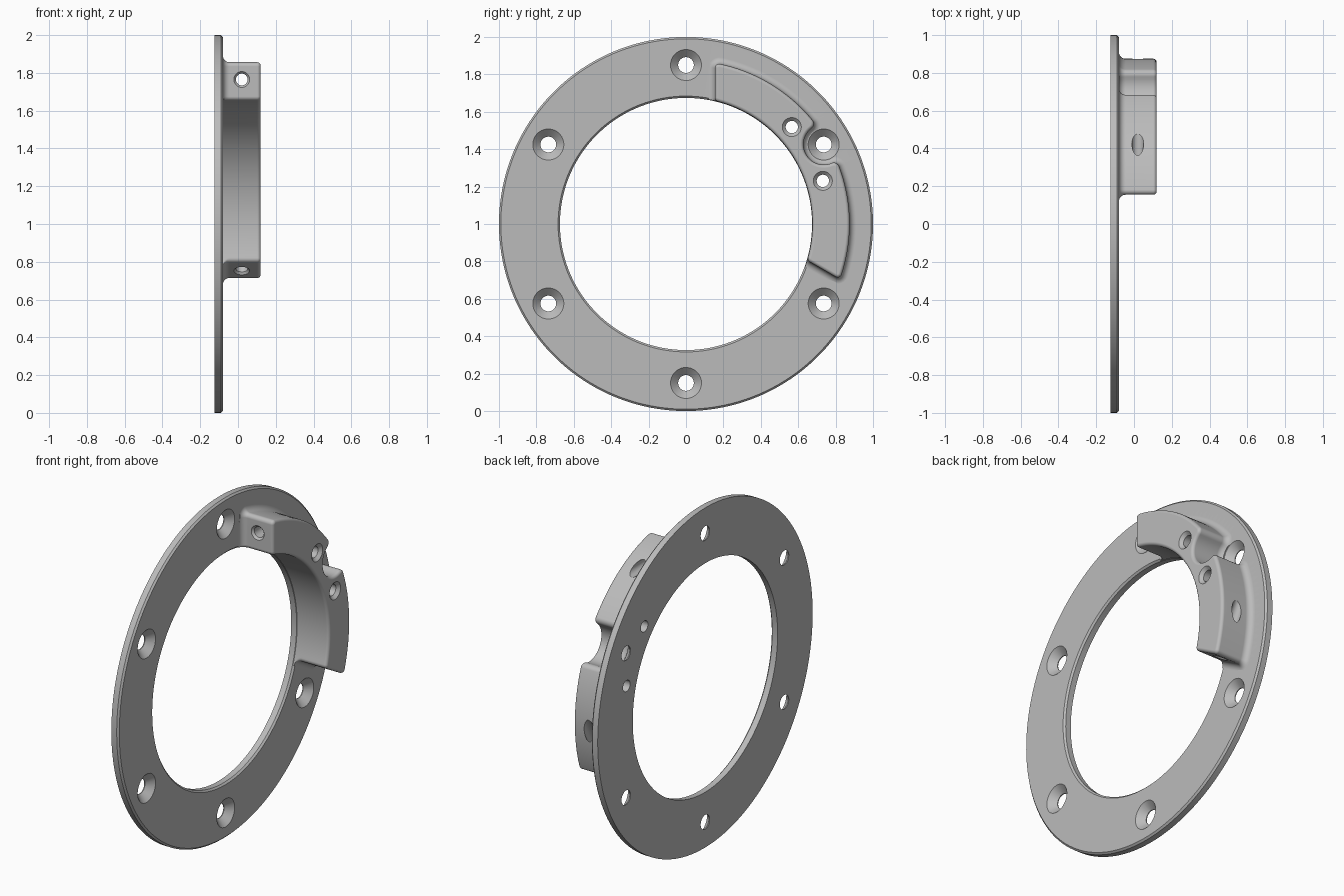
import bpy, bmesh
from math import sin, cos, pi, radians, sqrt, atan2
from mathutils import Matrix, Vector

if "Cube" in bpy.data.objects:
    bpy.data.objects.remove(bpy.data.objects["Cube"])

metal = bpy.data.materials.new("plain_grey")
metal.use_nodes = True
grey = (0.5, 0.5, 0.5, 1)
metal.diffuse_color = grey
metal.node_tree.nodes["Principled BSDF"].inputs["Base Color"].default_value = grey

# Working frame: u along the block's symmetry axis, v across it, h along x
c, s = cos(radians(30)), sin(radians(30))
FRAME = Matrix(((0, 0, 1, 0), (c, -s, 0, 0), (s, c, 0, 1), (0, 0, 0, 1)))

BACK, FACE, TOP = -0.125, -0.08, 0.12     # heights along x
INNER, OUTER = 0.676, 0.875               # block radii
SCREW_R = 0.85                            # screw circle
END = 0.155                               # end face offset from its radial line
FILLET, ROUND = 0.035, 0.018


def skin(name, rings, loop=False, place=Matrix()):
    """Bridge equal rings of points; close as a loop or cap both ends."""
    bm = bmesh.new()
    rows = [[bm.verts.new(p) for p in ring] for ring in rings]
    pairs = list(zip(rows, rows[1:]))
    if loop:
        pairs.append((rows[-1], rows[0]))
    else:
        bm.faces.new(rows[0])
        bm.faces.new(rows[-1])
    n = len(rows[0])
    for a, b in pairs:
        for i in range(n):
            j = (i + 1) % n
            bm.faces.new((a[i], a[j], b[j], b[i]))
    bmesh.ops.recalc_face_normals(bm, faces=bm.faces)
    bm.transform(FRAME @ place)
    mesh = bpy.data.meshes.new(name)
    bm.to_mesh(mesh)
    bm.free()
    mesh.materials.append(metal)
    ob = bpy.data.objects.new(name, mesh)
    bpy.context.collection.objects.link(ob)
    return ob


def lathe(name, profile, steps=40, loop=False, place=Matrix()):
    rings = [[(r * cos(2 * pi * i / steps), r * sin(2 * pi * i / steps), h)
              for i in range(steps)] for r, h in profile]
    return skin(name, rings, loop, place)


def combine(target, tool, operation):
    mod = target.modifiers.new("combine", "BOOLEAN")
    mod.object, mod.operation, mod.solver = tool, operation, "EXACT"
    bpy.context.view_layer.objects.active = target
    bpy.ops.object.modifier_apply(modifier=mod.name)
    bpy.data.objects.remove(tool)


def arc(cu, cv, r, a0, a1, steps, facing=1):
    """Points on an arc, each with the outward normal of the outline."""
    out = []
    for i in range(steps + 1):
        a = a0 + (a1 - a0) * i / steps
        d = Vector((cos(a), sin(a)))
        out.append((Vector((cu, cv)) + d * r, d * facing))
    return out


# Half outline of the raised block, from the notch round to the inner wall
e = Vector((cos(pi / 3), sin(pi / 3)))
n = Vector((-e.y, e.x))
notch, lip, corner = 0.108, 0.03, 0.022
far, near = OUTER - lip, notch + lip
lu = (far ** 2 - near ** 2 + SCREW_R ** 2) / (2 * SCREW_R)
lv = sqrt(far ** 2 - lu ** 2)
inset = END + corner


def corner_centre(radius):
    return e * sqrt(radius ** 2 - inset ** 2) - n * inset


oc, ic = corner_centre(OUTER - corner), corner_centre(INNER + corner)
a_lip, a_out, a_in = atan2(lv, lu), atan2(oc.y, oc.x), atan2(ic.y, ic.x)
a_notch, a_end = atan2(lv, lu - SCREW_R), radians(150)
half = arc(SCREW_R, 0, notch, pi, a_notch, 12, -1)
half += arc(lu, lv, lip, a_notch - pi, a_lip, 8)[1:]
half += arc(0, 0, OUTER, a_lip, a_out, 24)[1:]
half += arc(oc.x, oc.y, corner, a_out, a_end, 6)[1:]
half += arc(ic.x, ic.y, corner, a_end, a_in + pi, 6)
half += arc(0, 0, INNER, a_in, 0, 36, -1)[1:]
flip = Vector((1, -1))
outline = half + [(p * flip, d * flip) for p, d in reversed(half[1:-1])]


def block_ring(offset, h):
    ring = []
    for p, d in outline:
        q = p + d * offset
        if q.length < INNER:
            q = q.normalized() * INNER
        ring.append((q.x, q.y, h))
    return ring


# Raised block: flared foot, straight wall, rounded top edge
levels = [(FILLET, FACE - 0.02)]
for i in range(7):
    a = pi / 2 * i / 6
    levels.append((FILLET * (1 - sin(a)), FACE + FILLET * (1 - cos(a))))
for i in range(6):
    a = pi / 2 * i / 5
    levels.append((ROUND * (cos(a) - 1), TOP + ROUND * (sin(a) - 1)))
block = skin("raised_block", [block_ring(o, h) for o, h in levels])


def around(angle):
    return Matrix.Translation((SCREW_R * cos(angle), SCREW_R * sin(angle), 0))


# Clear the foot around the three nearest screw heads
for angle, r in ((0, 0.088), (pi / 3, 0.13), (-pi / 3, 0.13)):
    combine(block, lathe("clearance", [(r, -0.3), (r, 0.3)], place=around(angle)),
            "DIFFERENCE")

# Flange ring with chamfered front edges
ch = 0.01
ring = lathe("mounting_ring", [(0.674, BACK), (1, BACK), (1, FACE - ch), (1 - ch, FACE),
                               (0.674 + ch, FACE), (0.674, FACE - ch)], 160, True)
combine(ring, block, "UNION")

# Six countersunk screw holes
for k in range(6):
    combine(ring, lathe("screw_hole", [(0.042, -0.2), (0.042, BACK + 0.005),
                                       (0.083, FACE), (0.085, FACE + 0.002)],
                        place=around(k * pi / 3)), "DIFFERENCE")

for side in (1, -1):
    # Small holes through the block on either side of the notch
    combine(ring, lathe("pin_hole", [(0.033, -0.2), (0.033, TOP - 0.018),
                                     (0.051, TOP), (0.053, TOP + 0.002)], 32,
                        place=Matrix.Translation((0.749, 0.166 * side, 0))), "DIFFERENCE")
    # Bores running from each end face out through the curved wall
    mirror = Vector((1, side, 1))
    along = -n.to_3d() * mirror
    place = Matrix.Translation(e.to_3d() * 0.765 * mirror + Vector((0, 0, 0.02)))
    place = place @ along.to_track_quat("Z", "Y").to_matrix().to_4x4()
    combine(ring, lathe("end_bore", [(0.042, END - 0.04), (0.042, END),
                                     (0.031, END + 0.012), (0.031, 0.55)], 32,
                        place=place), "DIFFERENCE")

# Smooth curved walls, keep edges crisp and flats flat
bpy.ops.object.select_all(action="DESELECT")
ring.select_set(True)
bpy.context.view_layer.objects.active = ring
bpy.ops.object.shade_smooth_by_angle(angle=radians(30))
weighted = ring.modifiers.new("weighted_normals", "WEIGHTED_NORMAL")
weighted.keep_sharp = True
